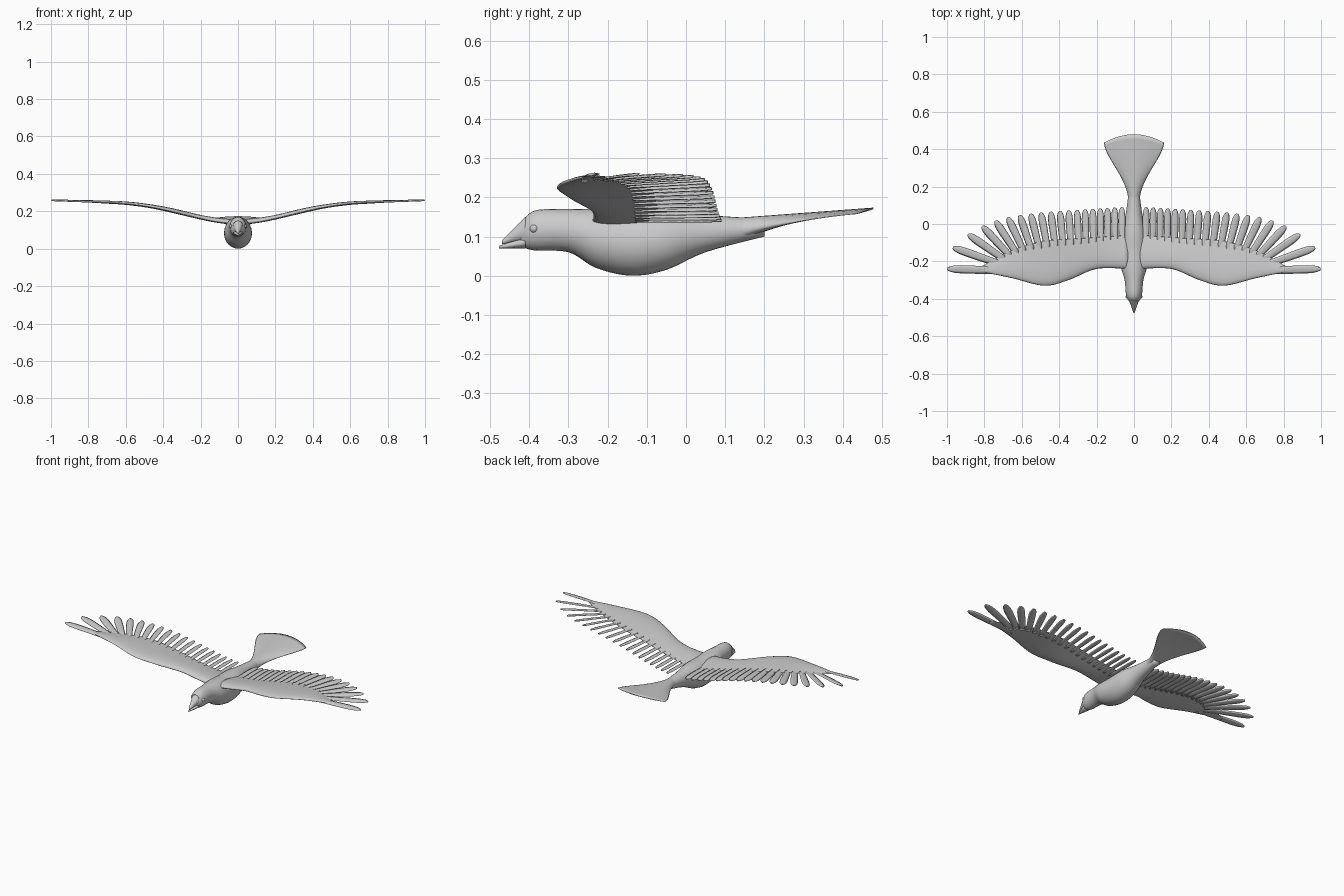
import bpy, bmesh
from math import sin, cos, exp, sqrt, pi, tau
from mathutils import Vector

if "Cube" in bpy.data.objects:
    bpy.data.objects.remove(bpy.data.objects["Cube"], do_unlink=True)

SHADE = (0.6, 0.6, 0.6, 1)
grey = bpy.data.materials.new("plain grey")
grey.use_nodes = True
grey.diffuse_color = SHADE
grey.node_tree.nodes["Principled BSDF"].inputs["Base Color"].default_value = SHADE


def steps(count):
    """Evenly spaced values from zero to one."""
    return [i / count for i in range(count + 1)]


def smooth_keys(keys, count):
    """Pass a smooth curve through the keys and sample each span."""
    keys = [Vector(key) for key in keys]
    padded = [keys[0]] + keys + [keys[-1]]
    samples = []
    for before, start, end, after in zip(padded, keys, keys[1:], padded[3:]):
        leave, arrive = (end - before) / 2, (after - start) / 2
        for t in steps(count)[:-1]:
            ease = t * t * (3 - 2 * t)
            samples.append(start.lerp(end, ease)
                           + leave * t * (1 - t) ** 2 - arrive * t * t * (1 - t))
    return samples + [keys[-1]]


def loft(name, shells, mirror=False):
    """Skin each list of rings into a closed shell, all in one smooth object."""
    bm = bmesh.new()
    for rings in shells:
        rows = [[bm.verts.new(point) for point in ring] for ring in rings]
        for a, b in zip(rows, rows[1:]):
            for i in range(len(a)):
                bm.faces.new((a[i - 1], a[i], b[i], b[i - 1]))
        bm.faces.new(rows[0])
        bm.faces.new(rows[-1])
    bmesh.ops.recalc_face_normals(bm, faces=bm.faces)
    for face in bm.faces:
        face.smooth = True
    mesh = bpy.data.meshes.new(name)
    bm.to_mesh(mesh)
    bm.free()
    mesh.materials.append(grey)
    obj = bpy.data.objects.new(name, mesh)
    bpy.context.collection.objects.link(obj)
    if mirror:
        obj.modifiers.new("Mirror", "MIRROR").use_mirror_merge = False


def section(y, bottom, top, half_width, bend=0, droop=0):
    """Upright ellipse; bend and droop pull its sides forward and down."""
    ring = []
    for t in steps(24)[:-1]:
        across, up = cos(tau * t), sin(tau * t)
        height = (top + bottom + up * (top - bottom)) / 2
        ring.append((across * half_width, y - bend * across ** 2, height - droop * across ** 2))
    return ring


def tube(name, keys):
    """Body part through keys of y, bottom, top and half width."""
    loft(name, [[section(*key) for key in smooth_keys(keys, 5)]])


# Body and head
tube("body", (
    (-0.43, 0.08, 0.12, 0.01),
    (-0.39, 0.065, 0.165, 0.04),
    (-0.3, 0.06, 0.17, 0.05),
    (-0.23, 0.02, 0.17, 0.07),
    (-0.14, 0, 0.165, 0.075),
    (-0.05, 0.015, 0.165, 0.07),
    (0.05, 0.06, 0.155, 0.045),
    (0.2, 0.1, 0.145, 0.025)))

# Beak, slightly open
tube("upper_beak", (
    (-0.41, 0.085, 0.15, 0.027),
    (-0.44, 0.085, 0.12, 0.015),
    (-0.47, 0.08, 0.09, 0.004)))
tube("lower_beak", (
    (-0.41, 0.07, 0.1, 0.025),
    (-0.477, 0.07, 0.076, 0.003)))

# Eyes
for side, sign in (("left", 1), ("right", -1)):
    bpy.ops.mesh.primitive_uv_sphere_add(segments=16, ring_count=10, radius=0.011,
                                         location=(sign * 0.034, -0.388, 0.12))
    eye = bpy.context.object
    eye.name = side + "_eye"
    eye.data.materials.append(grey)
    bpy.ops.object.shade_smooth()


# Tail: flares into a fan, thins out and rises, with drooping edges
def tail_section(t):
    flare = t * t * (3 - 2 * t)
    top = 0.147 + 0.027 * t
    bottom = top - 0.004 - 0.06 * (1 - t) ** 2
    return section(0.12 + 0.36 * t, bottom, top, 0.03 + 0.13 * flare,
                   bend=0.046 * t ** 3, droop=0.015 * sqrt(t))


loft("tail", [[tail_section(t) for t in steps(14)]])


# Wings: rounded in front, thin behind, levelling off along the span
def wing_height(x):
    return 0.14 + 0.113 * (1 - exp(-(x / 0.4) ** 2))


def airfoil(x, lead, trail, thickness):
    ring = []
    for t in steps(20)[:-1]:
        chord = (1 - cos(tau * t)) / 2
        bulge = sin(tau * t) * (1 - 0.8 * chord)
        bulge *= 0.75 if bulge > 0 else 0.45
        ring.append((x, lead + chord * (trail - lead), wing_height(x) + bulge * thickness))
    return ring


# Keys of x, leading edge, trailing edge and thickness
wing_keys = (
    (0.03, -0.24, -0.06, 0.035),
    (0.2, -0.24, -0.07, 0.03),
    (0.35, -0.3, -0.08, 0.03),
    (0.48, -0.33, -0.09, 0.025),
    (0.65, -0.29, -0.14, 0.02),
    (0.84, -0.25, -0.24, 0.008))
loft("wings", [[airfoil(*key) for key in smooth_keys(wing_keys, 5)]], mirror=True)


def feather(root, tip):
    """Thin blade with a raised shaft and a rounded tip, tilted to overlap its neighbour."""
    root, tip = Vector((*root, 0)), Vector((*tip, 0))
    up = Vector((0, 0, 1))
    across = (tip - root).normalized().cross(up)
    rings = []
    for step in steps(9):
        t = 0.995 * sin(step * pi / 2)
        width = (0.7 + 0.3 * t) * sqrt(1 - t ** 8)
        middle = root.lerp(tip, t)
        middle.z = wing_height(middle.x) - 0.002 + 0.008 * t * tip.x
        ring = []
        for angle in steps(6)[:-1]:
            u, v = cos(tau * angle), sin(tau * angle)
            reach = u * width
            ring.append(middle + across * reach * (0.021 + 0.004 * tip.x)
                        + up * (0.004 * v - 0.004 * reach))
        rings.append(ring)
    return rings


# Flight feathers: straight near the body, spreading towards the wing tip
feathers = []
for s in steps(17):
    x = 0.065 + 0.646 * s + 0.259 * s ** 3
    feathers.append(feather(root=(x - 0.3 * x ** 3, -0.13 - 0.1 * x ** 3),
                            tip=(x, 0.095 - 0.06 * x - 0.195 * x ** 6)))
feathers.append(feather(root=(0.67, -0.25), tip=(1, -0.24)))
loft("flight_feathers", feathers, mirror=True)
